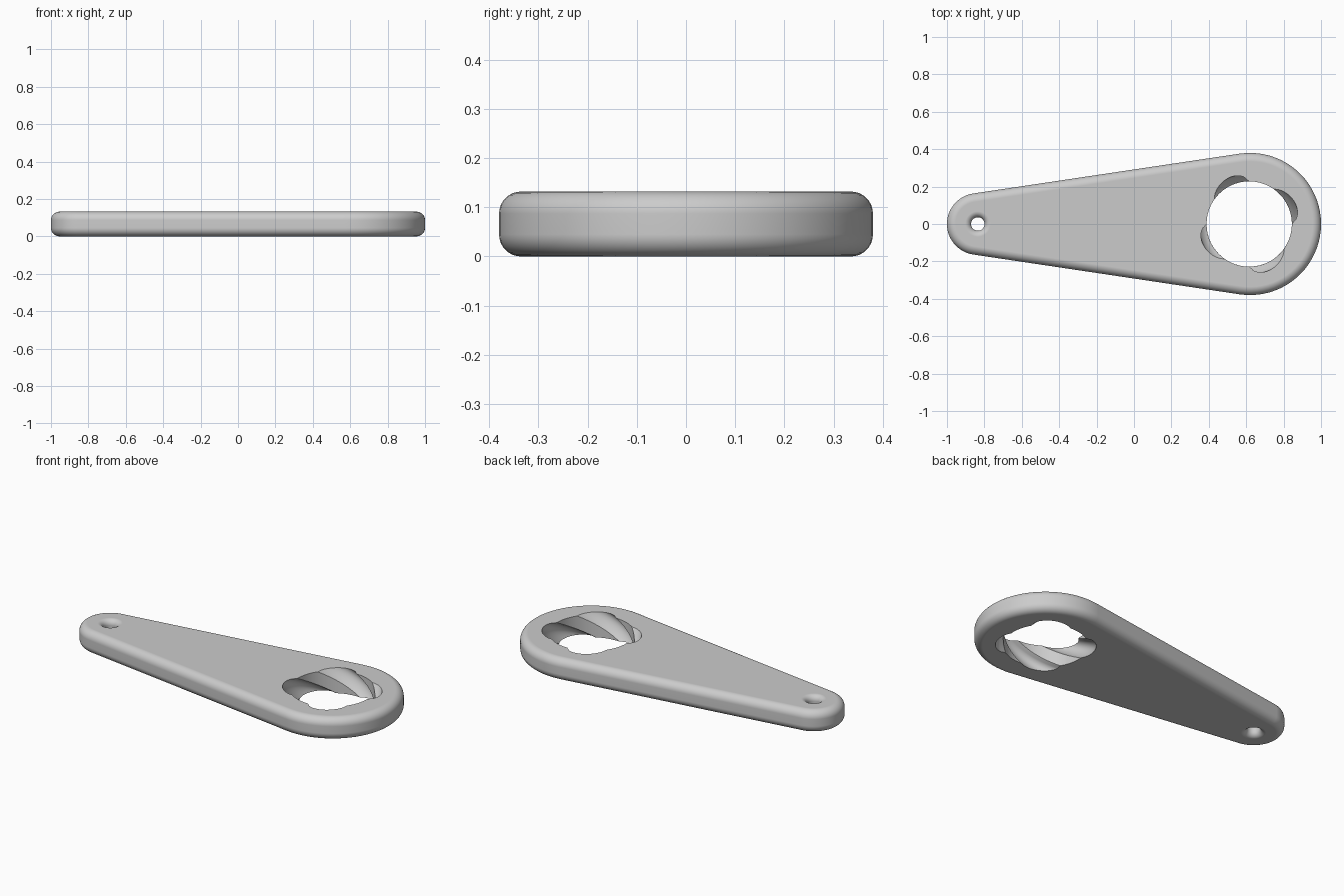
import bpy, bmesh
from math import sin, cos, pi, asin, radians

if "Cube" in bpy.data.objects:
    bpy.data.objects.remove(bpy.data.objects["Cube"])

HEIGHT, FILLET = 0.132, 0.045
BIG_X, BIG_R = 0.62, 0.38
SMALL_X, SMALL_R = -0.835, 0.165
BORE_R, GROOVE, TWIST = 0.228, 0.042, radians(60)

grey = bpy.data.materials.new("plain grey")
grey.use_nodes = True
colour = (0.6, 0.6, 0.6, 1)
grey.diffuse_color = colour
grey.node_tree.nodes["Principled BSDF"].inputs["Base Color"].default_value = colour


def loft(name, rings):
    """Closed solid through a stack of equal-length point rings."""
    bm = bmesh.new()
    loops = [[bm.verts.new(p) for p in ring] for ring in rings]
    n = len(loops[0])
    for a, b in zip(loops, loops[1:]):
        for i in range(n):
            j = (i + 1) % n
            bm.faces.new((a[i], a[j], b[j], b[i]))
    bm.faces.new(loops[0][::-1])
    bm.faces.new(loops[-1])
    bmesh.ops.recalc_face_normals(bm, faces=bm.faces)
    mesh = bpy.data.meshes.new(name)
    bm.to_mesh(mesh)
    bm.free()
    mesh.materials.append(grey)
    obj = bpy.data.objects.new(name, mesh)
    bpy.context.collection.objects.link(obj)
    return obj


def outline(inset, z, steps=40):
    """Teardrop: two arcs joined by their tangent lines."""
    tilt = asin((BIG_R - SMALL_R) / (BIG_X - SMALL_X))
    right, left = pi / 2 + tilt, pi / 2 - tilt
    points = []
    for x, r, start, half in ((BIG_X, BIG_R, -right, right), (SMALL_X, SMALL_R, right, left)):
        for i in range(steps + 1):
            a = start + 2 * half * i / steps
            points.append((x + (r - inset) * cos(a), (r - inset) * sin(a), z))
    return points


def bore_ring(z, count=144):
    """Circle with four lopsided grooves, turned according to height."""
    points = []
    turn = TWIST * (z / HEIGHT - 1)
    for i in range(count):
        a = 2 * pi * i / count
        t = ((a - radians(2)) % (pi / 2)) / radians(52)
        r = BORE_R + (GROOVE * sin(pi * t ** 0.75) ** 0.7 if 0 < t < 1 else 0)
        points.append((BIG_X - 0.004 + r * cos(a + turn), r * sin(a + turn), z))
    return points


def circle(r, z, count=48):
    return [(SMALL_X + r * cos(2 * pi * i / count), r * sin(2 * pi * i / count), z)
            for i in range(count)]


# Handle body with rounded rims
arc = [pi / 2 * i / 8 for i in range(9)]
lower = [(FILLET * (1 - sin(a)), FILLET * (1 - cos(a))) for a in arc]
profile = lower + [(d, HEIGHT - z) for d, z in reversed(lower)]
body = loft("handle_body", [outline(d, z) for d, z in profile])

# Twisted bore cutter
bore = loft("bore_cutter", [bore_ring(HEIGHT * (-0.1 + 1.2 * i / 30)) for i in range(31)])

# Flared cord hole cutter
FLARE, NECK = 0.032, 0.036
flare = [(NECK + FLARE * (1 - sin(a)), FLARE * (1 - cos(a))) for a in arc]
hole = [(NECK + FLARE, -0.02)] + flare + [(r, HEIGHT - z) for r, z in reversed(flare)]
hole.append((NECK + FLARE, HEIGHT + 0.02))
cord = loft("cord_hole_cutter", [circle(r, z) for r, z in hole])

# Cut both holes and bake the result
for cutter in (bore, cord):
    cutter.hide_render = True
    cut = body.modifiers.new("cut", 'BOOLEAN')
    cut.operation, cut.solver, cut.object = 'DIFFERENCE', 'EXACT', cutter
bpy.context.view_layer.update()
graph = bpy.context.evaluated_depsgraph_get()
baked = bpy.data.meshes.new_from_object(body.evaluated_get(graph))
body.modifiers.clear()
body.data = baked
for cutter in (bore, cord):
    bpy.data.objects.remove(cutter)

# Smooth shading with crisp bore edges
bpy.ops.object.select_all(action='DESELECT')
body.select_set(True)
bpy.context.view_layer.objects.active = body
bpy.ops.object.shade_smooth_by_angle(angle=radians(35))
weighted = body.modifiers.new("even_normals", 'WEIGHTED_NORMAL')
weighted.keep_sharp = True
